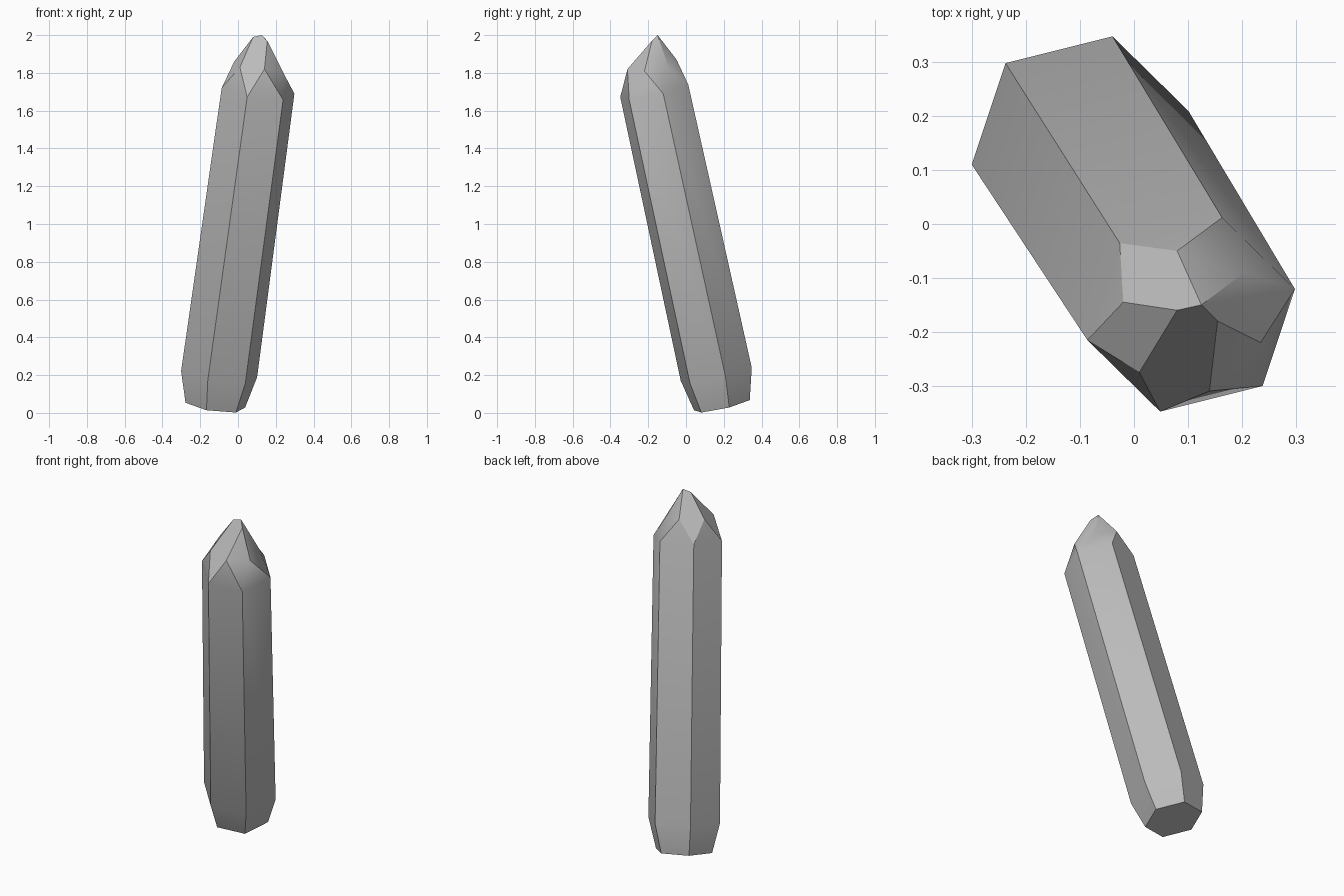
import bpy
import bmesh
from mathutils import Vector

default_cube = bpy.data.objects.get("Cube")
if default_cube:
    bpy.data.objects.remove(default_cube, do_unlink=True)

# Half of the hexagonal cross-section, listed clockwise; the rest is its opposite
HALF_SECTION = [Vector((-0.1325, 0.1325)), Vector((0.0575, 0.18)), Vector((0.1925, 0.0475))]
LEAN = Vector((0.135, -0.225))


def hexagon_ring(bm, centre, scale):
    """Hexagon lying square to the leaning axis of the crystal."""
    ring = []
    for sign in (1, -1):
        for corner in HALF_SECTION:
            flat = corner * scale * sign
            offset = Vector((flat.x, flat.y, -LEAN.dot(flat)))
            ring.append(bm.verts.new(Vector(centre) + offset))
    return ring


def bridge(bm, lower, upper):
    for i in range(6):
        j = (i + 1) % 6
        bm.faces.new((lower[i], lower[j], upper[j], upper[i]))


bm = bmesh.new()

# Shaft: cut base, widest section, shoulder
base = hexagon_ring(bm, (-0.12, 0.19, 0.041), 0.82)
belly = hexagon_ring(bm, (-0.1, 0.16, 0.205), 1.045)
shoulder = hexagon_ring(bm, (0.106, -0.168, 1.705), 1)
bm.faces.new(base)
bridge(bm, base, belly)
bridge(bm, belly, shoulder)

# Tip: one peak above each side of the shaft, then a short top ridge
peaks = [bm.verts.new(p) for p in (
    (0.08, -0.05, 1.87), (0.205, -0.09, 1.82), (0.235, -0.22, 1.81),
    (0.14, -0.31, 1.82), (0.01, -0.275, 1.83), (-0.02, -0.145, 1.86))]
left_end, summit, right_end = [bm.verts.new(p) for p in (
    (0.08, -0.16, 1.99), (0.125, -0.15, 2.0), (0.155, -0.18, 1.97))]

# Ridge points met by the facet above each shoulder corner
facet_tops = [
    (left_end, summit), (summit,), (summit, right_end),
    (right_end,), (right_end, summit, left_end), (left_end,)]
for i in range(6):
    bm.faces.new((shoulder[i], shoulder[(i + 1) % 6], peaks[i]))
    before, after = peaks[i - 1], peaks[i]
    tops = facet_tops[i]
    bm.faces.new((before, shoulder[i], after) + tuple(reversed(tops)))

bmesh.ops.recalc_face_normals(bm, faces=bm.faces)
mesh = bpy.data.meshes.new("crystal")
bm.to_mesh(mesh)
bm.free()

# Plain grey stone
GREY = (0.5, 0.5, 0.5, 1)
stone = bpy.data.materials.new("grey_stone")
stone.use_nodes = True
stone.diffuse_color = GREY
stone.node_tree.nodes["Principled BSDF"].inputs["Base Color"].default_value = GREY
mesh.materials.append(stone)

crystal = bpy.data.objects.new("crystal", mesh)
bpy.context.collection.objects.link(crystal)
bpy.ops.object.select_all(action="DESELECT")
crystal.select_set(True)
bpy.context.view_layer.objects.active = crystal
bpy.ops.object.shade_smooth_by_angle(angle=0.52)
